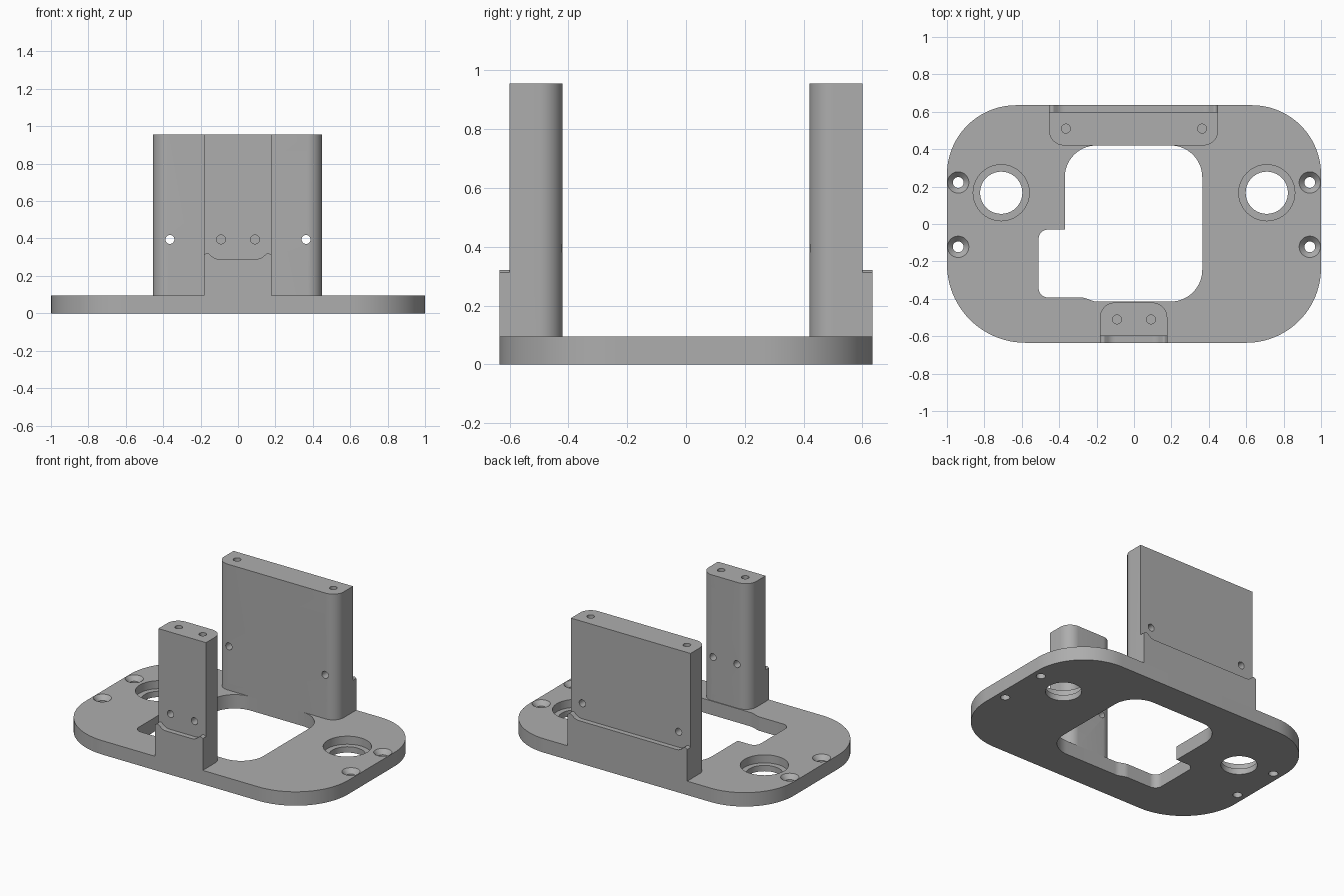
import bpy, bmesh, math
from mathutils import Vector

if "Cube" in bpy.data.objects:
    bpy.data.objects.remove(bpy.data.objects["Cube"], do_unlink=True)

grey = bpy.data.materials.new("machined_grey")
grey.use_nodes = True
GREY = (0.42, 0.42, 0.42, 1)
grey.diffuse_color = GREY
grey.node_tree.nodes["Principled BSDF"].inputs["Base Color"].default_value = GREY


def rounded(corners, steps=14):
    """Outline through (x, y, radius) corners, each replaced by an arc."""
    out = []
    for i, (x, y, r) in enumerate(corners):
        p = Vector((x, y))
        if r == 0:
            out.append(p)
            continue
        a = (Vector(corners[i - 1][:2]) - p).normalized()
        b = (Vector(corners[(i + 1) % len(corners)][:2]) - p).normalized()
        half = a.angle(b) / 2
        centre = p + (a + b).normalized() * r / math.sin(half)
        start = p + a * r / math.tan(half) - centre
        end = p + b * r / math.tan(half) - centre
        sweep = math.atan2(start.cross(end), start.dot(end))
        for k in range(steps + 1):
            t = sweep * k / steps
            c, s = math.cos(t), math.sin(t)
            out.append(centre + Vector((start.x * c - start.y * s, start.x * s + start.y * c)))
    return out


def prism(name, outline, lo, hi, along_y=False):
    """Extrude an outline along z, or along y when it lies in the xz plane."""
    bm = bmesh.new()
    verts = [bm.verts.new((p.x, lo, p.y) if along_y else (p.x, p.y, lo)) for p in outline]
    face = bm.faces.new(verts)
    moved = bmesh.ops.extrude_face_region(bm, geom=[face])["geom"]
    shift = Vector((0, hi - lo, 0)) if along_y else Vector((0, 0, hi - lo))
    bmesh.ops.translate(bm, vec=shift, verts=[g for g in moved if isinstance(g, bmesh.types.BMVert)])
    return finish(name, bm)


def cone(name, x, y, lo, hi, r_lo, r_hi, along_y=False):
    bm = bmesh.new()
    bmesh.ops.create_cone(bm, cap_ends=True, segments=40, radius1=r_lo, radius2=r_hi, depth=hi - lo)
    for v in bm.verts:
        px, py, pz = v.co.x + x, v.co.y + y, v.co.z + (lo + hi) / 2
        v.co = (px, pz, py) if along_y else (px, py, pz)
    return finish(name, bm)


def finish(name, bm):
    bmesh.ops.recalc_face_normals(bm, faces=bm.faces)
    mesh = bpy.data.meshes.new(name)
    bm.to_mesh(mesh)
    bm.free()
    mesh.materials.append(grey)
    ob = bpy.data.objects.new(name, mesh)
    bpy.context.collection.objects.link(ob)
    return ob


def combine(target, others, operation="DIFFERENCE"):
    bpy.context.view_layer.objects.active = target
    for other in others:
        mod = target.modifiers.new("combine", "BOOLEAN")
        mod.operation, mod.solver, mod.object = operation, "EXACT", other
        bpy.ops.object.modifier_apply(modifier=mod.name)
        bpy.data.objects.remove(other, do_unlink=True)


def smooth(ob):
    bpy.ops.object.select_all(action="DESELECT")
    ob.select_set(True)
    bpy.context.view_layer.objects.active = ob
    bpy.ops.object.shade_smooth_by_angle(angle=math.radians(30))


THICK, TOP, EDGE = 0.095, 0.955, 0.635

# Base plate with rounded corners
plate = prism("base_plate", rounded([(1, -EDGE, 0.4), (1, EDGE, 0.37),
                                     (-1, EDGE, 0.37), (-1, -EDGE, 0.42)], 24), 0, THICK)

# Central opening with its side notch
opening = rounded([(0.365, -0.415, 0.17), (0.365, 0.42, 0.17), (-0.37, 0.42, 0.17),
                   (-0.37, -0.03, 0), (-0.51, -0.03, 0.05), (-0.51, -0.393, 0.05),
                   (-0.27, -0.393, 0.08), (-0.21, -0.415, 0.08)])
cutters = [prism("opening_cutter", opening, -0.1, 0.2)]

# Counterbored large holes and countersunk screw holes
for side in (-1, 1):
    cutters.append(cone("bore_cutter", side * 0.71, 0.167, -0.1, 0.2, 0.113, 0.113))
    cutters.append(cone("counterbore_cutter", side * 0.71, 0.167, 0.04, 0.2, 0.15, 0.15))
    for y in (0.222, -0.122):
        cutters.append(cone("screw_cutter", side * 0.94, y, -0.1, 0.2, 0.029, 0.029))
        cutters.append(cone("countersink_cutter", side * 0.94, y, 0.065, THICK + 0.001, 0.029, 0.058))
combine(plate, cutters)
smooth(plate)


def post(name, side, centre, half, hole_x):
    """Upright post with an outer ledge, cross holes and blind top holes."""
    left, right = centre - half, centre + half
    inner, outer = side * 0.42, side * 0.6
    body = prism(name, rounded([(left, outer, 0), (right, outer, 0),
                                (right, inner, 0.08), (left, inner, 0.08)]), THICK, TOP)
    # Ledge whose top edge rises to a small lip at both ends
    lip = [(half, 0.312, 0), (half - 0.018, 0.325, 0.015), (half - 0.06, 0.29, 0.06)]
    profile = [(left, THICK, 0), (right, THICK, 0)]
    profile += [(centre + x, z, r) for x, z, r in lip]
    profile += [(centre - x, z, r) for x, z, r in reversed(lip)]
    lo, hi = sorted((side * EDGE, side * 0.57))
    combine(body, [prism("ledge", rounded(profile, 8), lo, hi, True)], "UNION")
    holes = []
    for x in (-hole_x, hole_x):
        lo, hi = sorted((side * 0.3, side * 0.8))
        holes.append(cone("cross_hole", x, 0.395, lo, hi, 0.024, 0.024, True))
        holes.append(cone("top_hole", x, side * 0.51, 0.65, 1.1, 0.024, 0.024))
    combine(body, holes)
    smooth(body)


post("front_post", -1, -0.002, 0.18, 0.091)
post("back_post", 1, -0.002, 0.452, 0.364)
